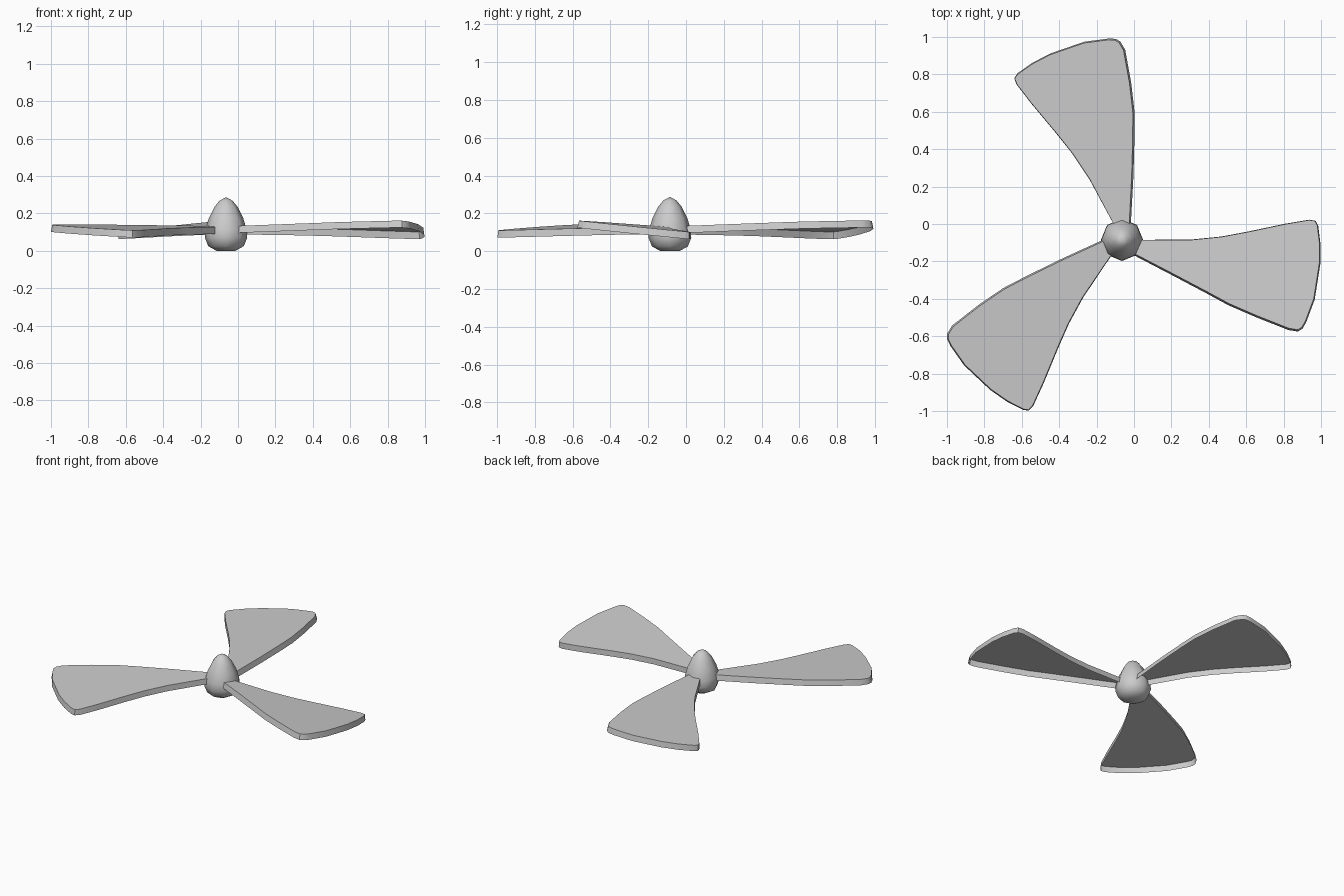
import bpy, bmesh
from math import radians, sin, cos, pi
from mathutils import Matrix, Vector

cube = bpy.data.objects.get("Cube")
if cube:
    bpy.data.objects.remove(cube)

grey = bpy.data.materials.new("light grey")
grey.use_nodes = True
COLOUR = (0.6, 0.6, 0.6, 1)
grey.diffuse_color = COLOUR
grey.node_tree.nodes["Principled BSDF"].inputs["Base Color"].default_value = COLOUR

HUB = Vector((-0.064, -0.085, 0))
THICK = 0.038


def finish(name, bm, angle):
    mesh = bpy.data.meshes.new(name)
    bm.to_mesh(mesh)
    bm.free()
    mesh.materials.append(grey)
    obj = bpy.data.objects.new(name, mesh)
    obj.location = HUB
    bpy.context.collection.objects.link(obj)
    bpy.ops.object.select_all(action='DESELECT')
    obj.select_set(True)
    bpy.context.view_layer.objects.active = obj
    bpy.ops.object.shade_smooth_by_angle(angle=radians(angle))


# Egg-shaped hub: eight-sided lathe
bm = bmesh.new()
profile = [(0.05, 0), (0.095, 0.025), (0.113, 0.07), (0.11, 0.115),
           (0.092, 0.175), (0.062, 0.235), (0.035, 0.268)]
rings = [[bm.verts.new((r * cos(i * pi / 4), r * sin(i * pi / 4), z)) for i in range(8)]
         for r, z in profile]
for low, high in zip(rings, rings[1:]):
    for i in range(8):
        j = (i + 1) % 8
        bm.faces.new((low[i], low[j], high[j], high[i]))
bm.faces.new(rings[0][::-1])
tip = bm.verts.new((0, 0, 0.287))
for i in range(8):
    bm.faces.new((rings[-1][i], rings[-1][(i + 1) % 8], tip))
finish("hub", bm, 60)

# Blade outline, relative to the hub centre: trailing edge, then tip and leading edge
leading = [(0.05, -0.075), (0.27, -0.19), (0.45, -0.285), (0.57, -0.35),
           (0.72, -0.415), (0.89, -0.482)]
rest = [(0.94, -0.49), (0.965, -0.475), (0.985, -0.44), (1.03, -0.32), (1.06, -0.13),
        (1.061, -0.02), (1.049, 0.075), (1.035, 0.102), (1.0, 0.108), (0.87, 0.086),
        (0.67, 0.044), (0.53, 0.018), (0.37, 0.002), (0.05, 0.0)]


def blade(name, turn, bulge, base, tilt):
    """Open-bottomed shell: a tilted flat top with a flared rim wall below it."""
    outline = [(x, y - bulge * sin(pi * x)) for x, y in leading] + rest
    bm = bmesh.new()
    face = bm.faces.new([bm.verts.new((x, y, base - tilt * y + 0.015 * (1 - x) - THICK))
                         for x, y in outline])
    bm.normal_update()
    up = face.normal.copy()
    bmesh.ops.inset_region(bm, faces=[face], thickness=0.006, use_boundary=True)
    bmesh.ops.translate(bm, verts=face.verts, vec=up * THICK)
    bmesh.ops.rotate(bm, verts=bm.verts, cent=(0, 0, 0),
                     matrix=Matrix.Rotation(radians(turn), 3, 'Z'))
    finish(name, bm, 40)


blade("left_blade", 0, 0, 0.112, 0.1)
blade("back_blade", 118, 0.03, 0.112, 0.1)
blade("right_blade", 235.7, 0.03, 0.115, 0.05)
